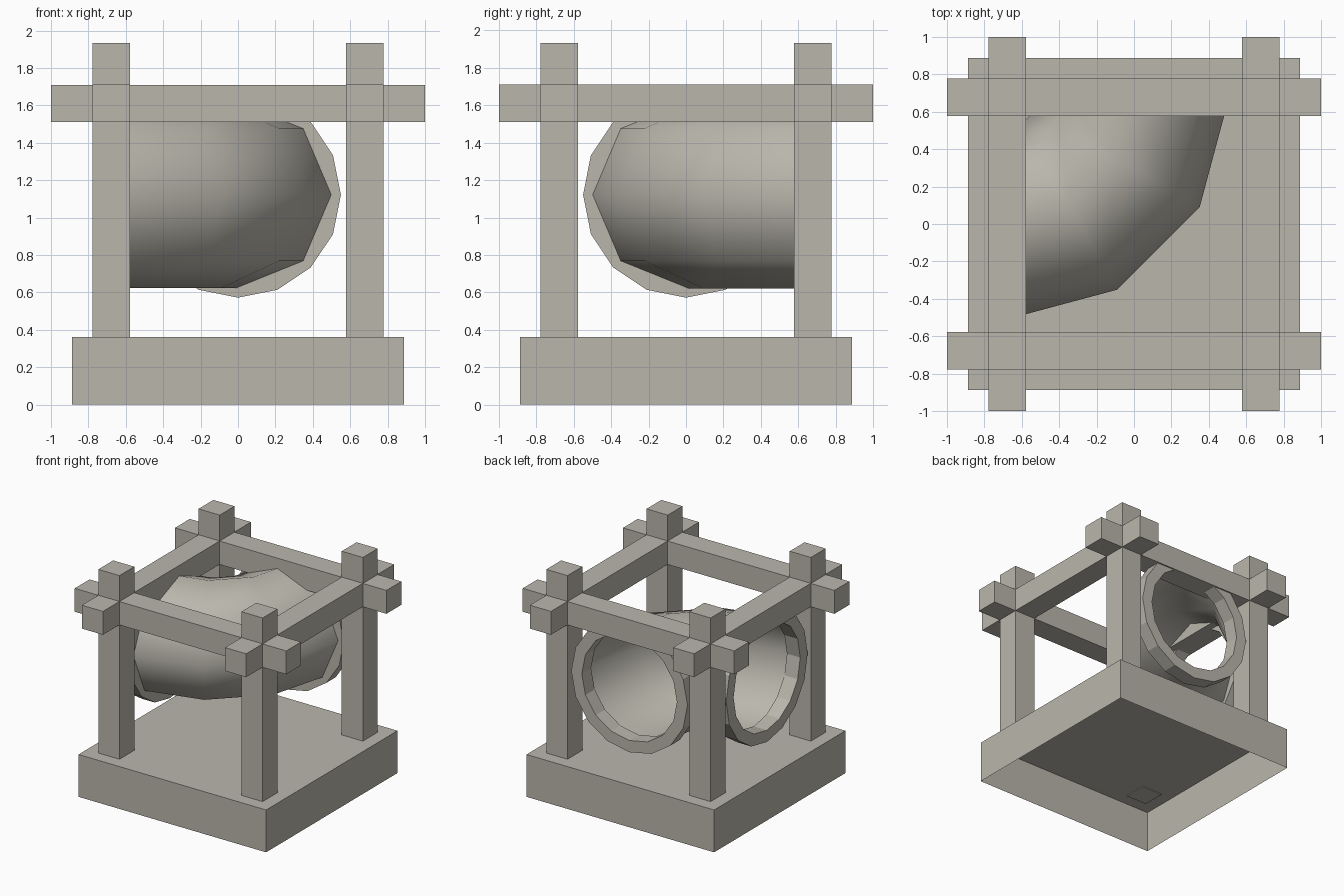
import bpy, bmesh
from math import sin, cos, pi, radians

if "Cube" in bpy.data.objects:
    bpy.data.objects.remove(bpy.data.objects["Cube"])

CZ = 1.122      # height of the pipe axis
BEND = 0.69     # bend radius, also offset of the pipe mouths

stone = bpy.data.materials.new("stone")
stone.diffuse_color = (0.49, 0.47, 0.415, 1)
stone.use_nodes = True
stone.node_tree.nodes["Principled BSDF"].inputs["Base Color"].default_value = stone.diffuse_color


def make(name, bm):
    bmesh.ops.recalc_face_normals(bm, faces=bm.faces)
    mesh = bpy.data.meshes.new(name)
    bm.to_mesh(mesh)
    bm.free()
    mesh.materials.append(stone)
    obj = bpy.data.objects.new(name, mesh)
    bpy.context.collection.objects.link(obj)
    return obj


def box(name, x0, x1, y0, y1, z0, z1, open_bottom=False):
    bm = bmesh.new()
    bmesh.ops.create_cube(bm, size=1)
    for v in bm.verts:
        v.co = ((x0 + x1) / 2 + v.co.x * (x1 - x0),
                (y0 + y1) / 2 + v.co.y * (y1 - y0),
                (z0 + z1) / 2 + v.co.z * (z1 - z0))
    bmesh.ops.recalc_face_normals(bm, faces=bm.faces)
    if open_bottom:
        low = [f for f in bm.faces if f.normal.z < -0.9]
        bmesh.ops.delete(bm, geom=low, context='FACES_ONLY')
    return make(name, bm)


def bridge(bm, rings, closed=False):
    n = len(rings[0])
    pairs = list(zip(rings, rings[1:]))
    if closed:
        pairs.append((rings[-1], rings[0]))
    for a, b in pairs:
        for i in range(n):
            j = (i + 1) % n
            bm.faces.new((a[i], a[j], b[j], b[i]))


# Plinth, open underneath
box("plinth", -0.887, 0.887, -0.887, 0.887, 0, 0.362, open_bottom=True)

# Corner posts and crossing top beams
A, B = 0.577, 0.777
for sx, side in ((-1, "left"), (1, "right")):
    x0, x1 = sorted((sx * A, sx * B))
    for sy, end in ((-1, "front"), (1, "back")):
        y0, y1 = sorted((sy * A, sy * B))
        box(f"{end}_{side}_post", x0, x1, y0, y1, 0.355, 1.932)
    box(f"{side}_beam", x0, x1, -1, 1, 1.511, 1.711)
    box(f"{'front' if sx < 0 else 'back'}_beam", -1, 1, x0, x1, 1.51, 1.71)

# Pipe elbow: eight sides, three bend steps, from the left to the back
bm = bmesh.new()
rings = []
for s in range(4):
    a = radians(30 * s)
    ring = []
    for i in range(8):
        t = i * pi / 4
        r = BEND + 0.512 * cos(t)
        ring.append(bm.verts.new((-BEND + r * sin(a), BEND - r * cos(a),
                                  CZ + 0.5 * sin(t))))
    rings.append(ring)
bridge(bm, rings)
elbow = make("pipe_elbow", bm)
elbow.data.shade_smooth()


# Flat sixteen-sided collars on both pipe mouths
def collar(name, place):
    bm = bmesh.new()
    rings = []
    for r, d in ((0.55, 0.64), (0.55, 0.765), (0.45, 0.765), (0.45, 0.64)):
        rings.append([bm.verts.new(place(r * cos(i * pi / 8), d,
                                         CZ + r * sin(i * pi / 8)))
                      for i in range(16)])
    bridge(bm, rings, closed=True)
    make(name, bm)


collar("back_collar", lambda u, d, z: (u, d, z))
collar("left_collar", lambda u, d, z: (-d, u, z))
